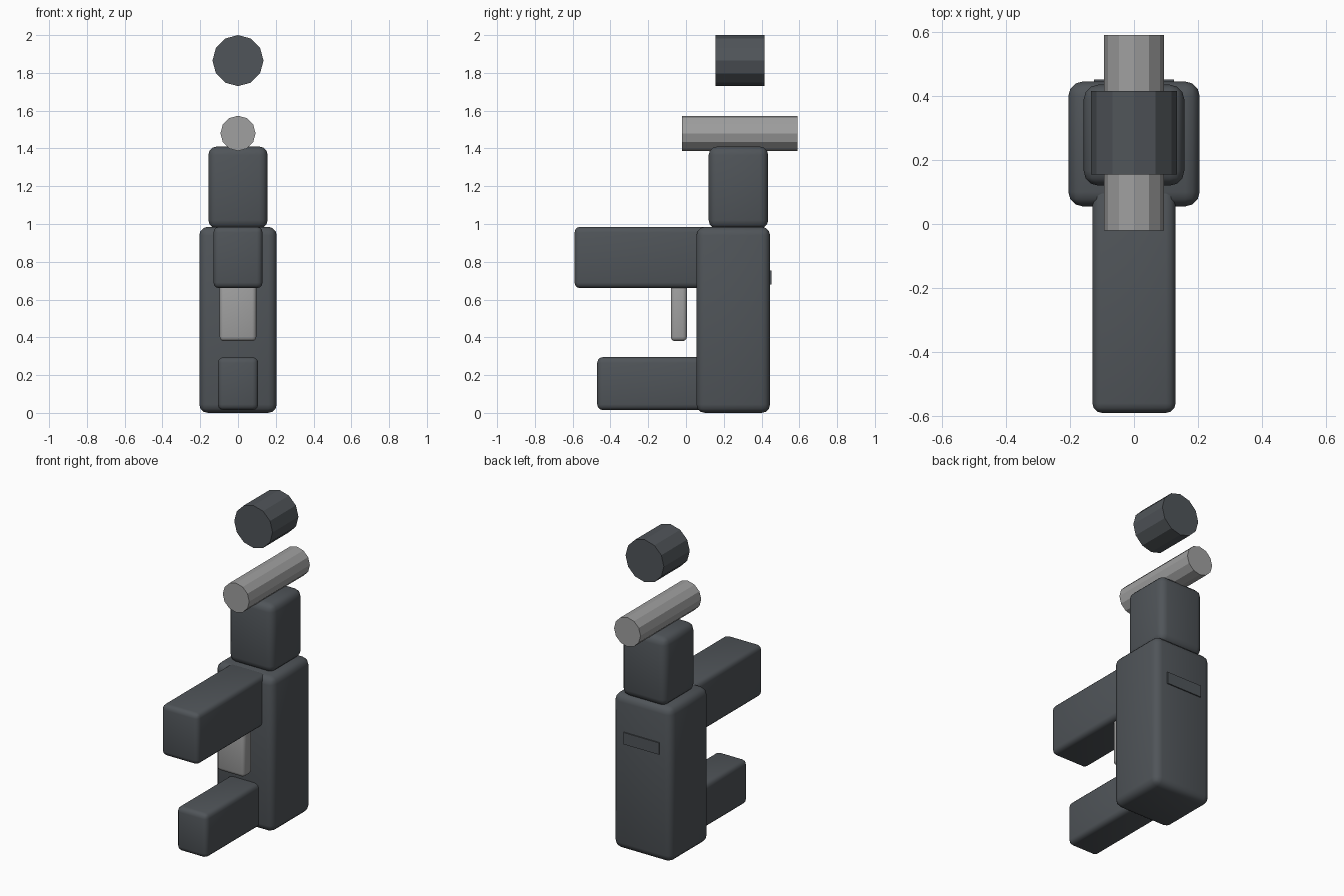
import bpy
import math

if "Cube" in bpy.data.objects:
    bpy.data.objects.remove(bpy.data.objects["Cube"], do_unlink=True)


def make_material(name, rgb):
    mat = bpy.data.materials.new(name)
    mat.use_nodes = True
    colour = (*rgb, 1.0)
    mat.diffuse_color = colour
    mat.node_tree.nodes["Principled BSDF"].inputs["Base Color"].default_value = colour
    return mat


charcoal = make_material("charcoal", (0.08, 0.09, 0.10))
steel = make_material("steel grey", (0.35, 0.35, 0.35))


def rounded_block(name, width, y_range, z_range, radius, mat):
    """Box centred on x = 0 with softly rounded edges."""
    (y0, y1), (z0, z1) = y_range, z_range
    bpy.ops.mesh.primitive_cube_add(size=1, location=(0, (y0 + y1) / 2, (z0 + z1) / 2))
    obj = bpy.context.object
    obj.name = name
    obj.scale = (width, y1 - y0, z1 - z0)
    bpy.ops.object.transform_apply(location=False, rotation=False, scale=True)
    obj.data.materials.append(mat)
    if radius:
        bevel = obj.modifiers.new("rounded edges", "BEVEL")
        bevel.width = radius
        bevel.segments = 3
        bpy.ops.object.modifier_apply(modifier=bevel.name)
        bpy.ops.object.shade_smooth_by_angle(angle=math.radians(40))
    return obj


def faceted_rod(name, radius, y_range, z, mat):
    """Twelve-sided cylinder lying along y."""
    y0, y1 = y_range
    bpy.ops.mesh.primitive_cylinder_add(
        vertices=12, radius=radius, depth=y1 - y0,
        location=(0, (y0 + y1) / 2, z), rotation=(math.pi / 2, 0, 0))
    obj = bpy.context.object
    obj.name = name
    obj.data.materials.append(mat)
    return obj


# Main body and the two arms reaching forward
rounded_block("body", 0.41, (0.055, 0.445), (0.0, 0.985), 0.045, charcoal)
rounded_block("upper_arm", 0.26, (-0.59, 0.12), (0.66, 0.985), 0.03, charcoal)
rounded_block("lower_arm", 0.214, (-0.47, 0.12), (0.015, 0.295), 0.03, charcoal)

# Lever hanging under the upper arm
rounded_block("lever", 0.194, (-0.08, 0.005), (0.38, 0.70), 0.022, steel)

# Neck block with the rod resting on top
rounded_block("neck_block", 0.314, (0.12, 0.435), (0.975, 1.41), 0.045, charcoal)
faceted_rod("rod", 0.093, (-0.02, 0.59), 1.48, steel)

# Floating knob above the rod
faceted_rod("knob", 0.135, (0.155, 0.415), 1.865, charcoal)

# Thin plate on the back of the body
rounded_block("back_plate", 0.25, (0.443, 0.452), (0.68, 0.755), 0, charcoal)
